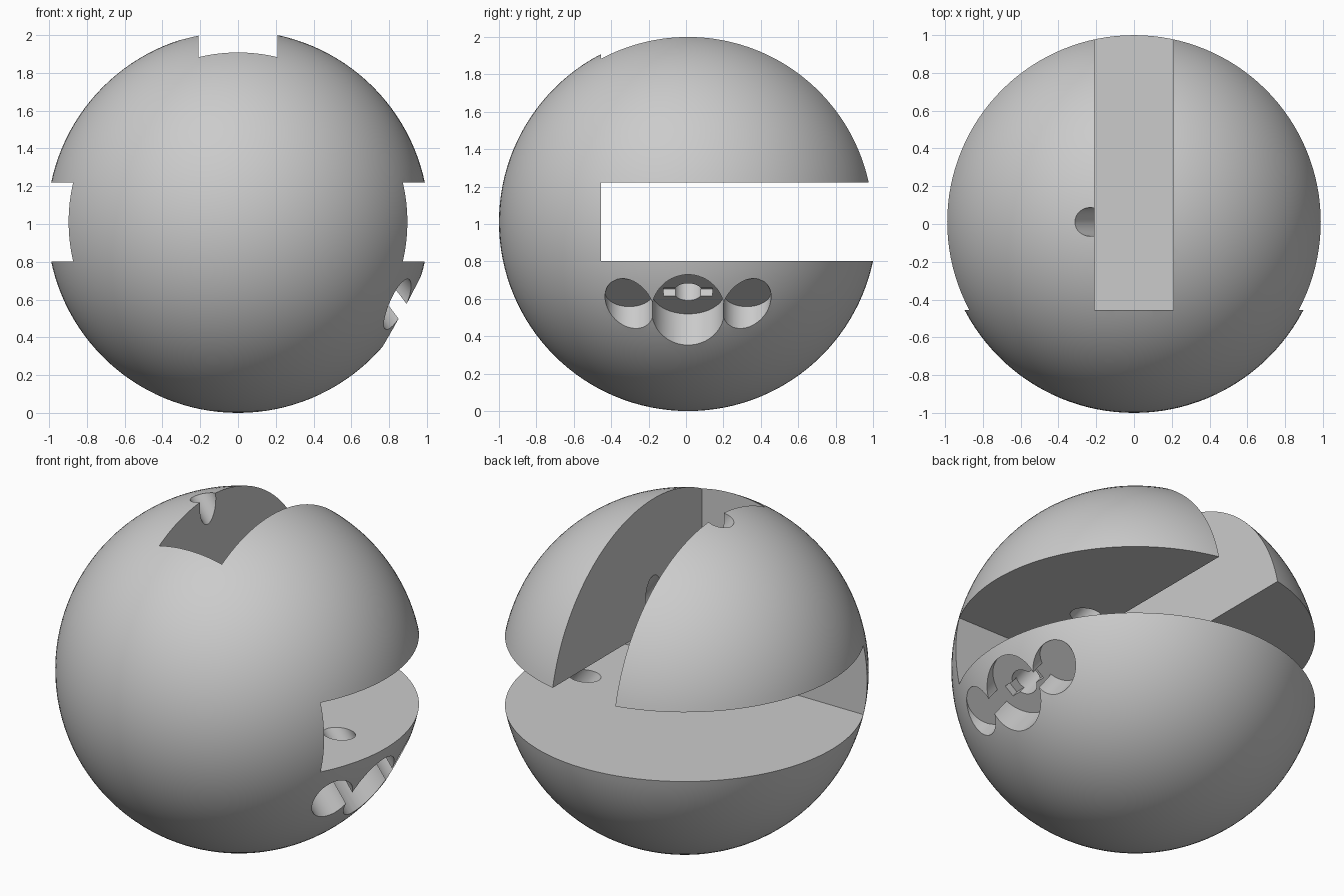
import bpy
import bmesh
from math import radians
from mathutils import Matrix, Vector

if "Cube" in bpy.data.objects:
    bpy.data.objects.remove(bpy.data.objects["Cube"], do_unlink=True)

R = 1.011                      # ball radius
CENTRE = Vector((0, 0.011, R))
HALF = 0.21                    # half width of the slots
FRONT = -0.455                 # front wall of the slots
SOCKET = Matrix.Translation((0.796, 0.011, 0.637)) @ Matrix.Rotation(radians(-37.2), 4, "Y")

grey = bpy.data.materials.new("plain grey")
grey.use_nodes = True
grey.diffuse_color = (0.6, 0.6, 0.6, 1)
grey.node_tree.nodes["Principled BSDF"].inputs["Base Color"].default_value = (0.6, 0.6, 0.6, 1)


def make_object(name, bm):
    bmesh.ops.recalc_face_normals(bm, faces=bm.faces)
    mesh = bpy.data.meshes.new(name)
    bm.to_mesh(mesh)
    bm.free()
    mesh.materials.append(grey)
    obj = bpy.data.objects.new(name, mesh)
    bpy.context.collection.objects.link(obj)
    return obj


def cylinder(name, radius, y, low, high):
    """Cylinder along the tilted socket axis."""
    bm = bmesh.new()
    place = SOCKET @ Matrix.Translation((0, y, (low + high) / 2))
    bmesh.ops.create_cone(bm, cap_ends=True, segments=64, radius1=radius,
                          radius2=radius, depth=high - low, matrix=place)
    return make_object(name, bm)


# Ball
bm = bmesh.new()
bmesh.ops.create_uvsphere(bm, u_segments=128, v_segments=64, radius=R,
                          matrix=Matrix.Translation(CENTRE))
ball = make_object("slotted_ball", bm)

# Slots: an upside-down T profile run out through the back
bm = bmesh.new()
low, high, far = R - HALF, R + HALF, 1.5
right_half = [(far, low), (far, high), (HALF, high), (HALF, 2.5)]
outline = right_half + [(-x, z) for x, z in reversed(right_half)]
face = bm.faces.new([bm.verts.new((x, FRONT, z)) for x, z in outline])
grown = bmesh.ops.extrude_face_region(bm, geom=[face])
bmesh.ops.translate(bm, vec=(0, 2, 0),
                    verts=[v for v in grown["geom"] if isinstance(v, bmesh.types.BMVert)])
cutters = [make_object("slot_cutter", bm)]

# Tilted socket with a lobe either side, and a tunnel right through the ball
cutters.append(cylinder("socket_cutter", 0.195, 0, -0.6, 0))
for side in (-1, 1):
    cutters.append(cylinder("lobe_cutter", 0.13, side * 0.314, -0.6, 0))
cutters.append(cylinder("tunnel_cutter", 0.076, 0, -0.1, 2.3))

# Key notch across the tunnel mouth
bm = bmesh.new()
bmesh.ops.create_cube(bm, size=1, matrix=SOCKET @ Matrix.Diagonal((0.07, 0.26, 0.09, 1)))
cutters.append(make_object("notch_cutter", bm))

# Carve the ball
bpy.context.view_layer.objects.active = ball
for cutter in cutters:
    cutter.hide_render = True
    cut = ball.modifiers.new("cut", "BOOLEAN")
    cut.operation = "DIFFERENCE"
    cut.solver = "EXACT"
    cut.object = cutter
    bpy.ops.object.modifier_apply(modifier=cut.name)
for cutter in cutters:
    bpy.data.objects.remove(cutter, do_unlink=True)

bpy.ops.object.select_all(action="DESELECT")
ball.select_set(True)
bpy.ops.object.shade_smooth_by_angle(angle=radians(20))
